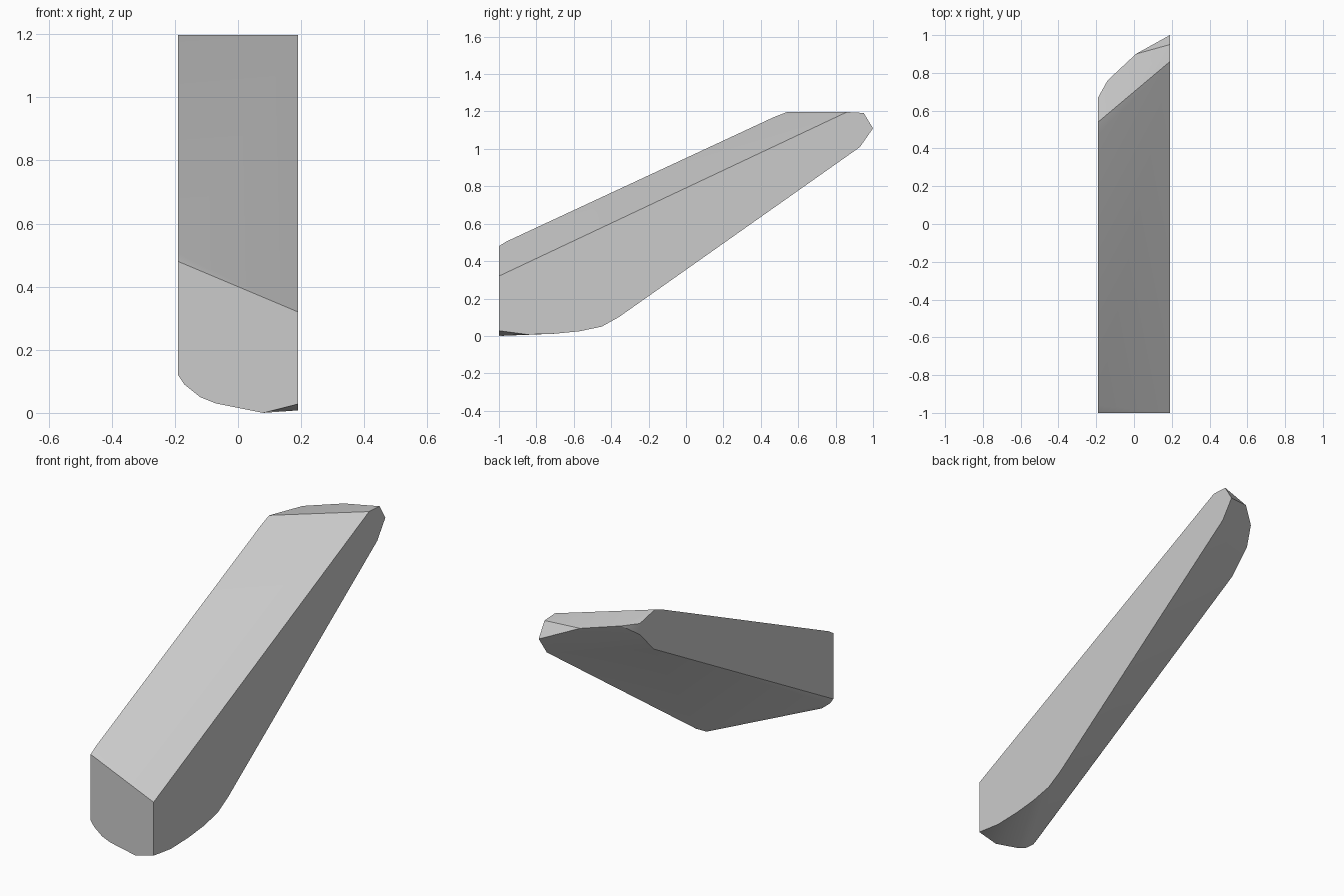
import bpy
import bmesh
import math

cube = bpy.data.objects.get("Cube")
if cube:
    bpy.data.objects.remove(cube, do_unlink=True)

HALF = 0.19

# Flat side on +x: (y, z) outline
left_side = [(-1, 0.32), (0.86, 1.197), (0.95, 1.192), (1.0, 1.11), (0.93, 1.01),
             (-0.36, 0.1), (-0.45, 0.05), (-0.57, 0.025), (-0.7, 0.012),
             (-0.85, 0.008), (-1, 0.028)]
# Flat side on -x: (y, z) outline
right_side = [(-1, 0.48), (-0.96, 0.505), (0.47, 1.17), (0.54, 1.197), (0.67, 1.17),
              (0.67, 1.11), (0.55, 0.985), (-1, 0.12)]
# Rounded lower edge of the front face: (x, z)
front_edge = [(-0.17, 0.09), (-0.12, 0.05), (-0.07, 0.03), (0.08, 0.0)]
# Rounded rear rim: (x, y, z)
rear_rim = [(-0.14, 0.76, 1.178), (0.01, 0.9, 1.178)]

points = [(HALF, y, z) for y, z in left_side]
points += [(-HALF, y, z) for y, z in right_side]
points += [(x, -1, z) for x, z in front_edge]
points += rear_rim

# The slab is one convex solid skinned around its outlines
bm = bmesh.new()
for p in points:
    bm.verts.new(p)
hull = bmesh.ops.convex_hull(bm, input=bm.verts[:])
loose = [v for v in bm.verts if not v.link_faces]
bmesh.ops.delete(bm, geom=loose, context='VERTS')
bmesh.ops.dissolve_limit(bm, angle_limit=math.radians(1.0),
                         verts=bm.verts[:], edges=bm.edges[:])
bmesh.ops.recalc_face_normals(bm, faces=bm.faces[:])
mesh = bpy.data.meshes.new("slanted_slab")
bm.to_mesh(mesh)
bm.free()

slab = bpy.data.objects.new("slanted_slab", mesh)
bpy.context.collection.objects.link(slab)

# Single plain grey
grey = bpy.data.materials.new("light_grey")
grey.use_nodes = True
colour = (0.6, 0.6, 0.6, 1)
grey.diffuse_color = colour
for node in grey.node_tree.nodes:
    if node.type == 'BSDF_PRINCIPLED':
        node.inputs["Base Color"].default_value = colour
mesh.materials.append(grey)

# Soft shading with sharp main edges
bpy.ops.object.select_all(action='DESELECT')
slab.select_set(True)
bpy.context.view_layer.objects.active = slab
bpy.ops.object.shade_smooth_by_angle(angle=math.radians(30))
